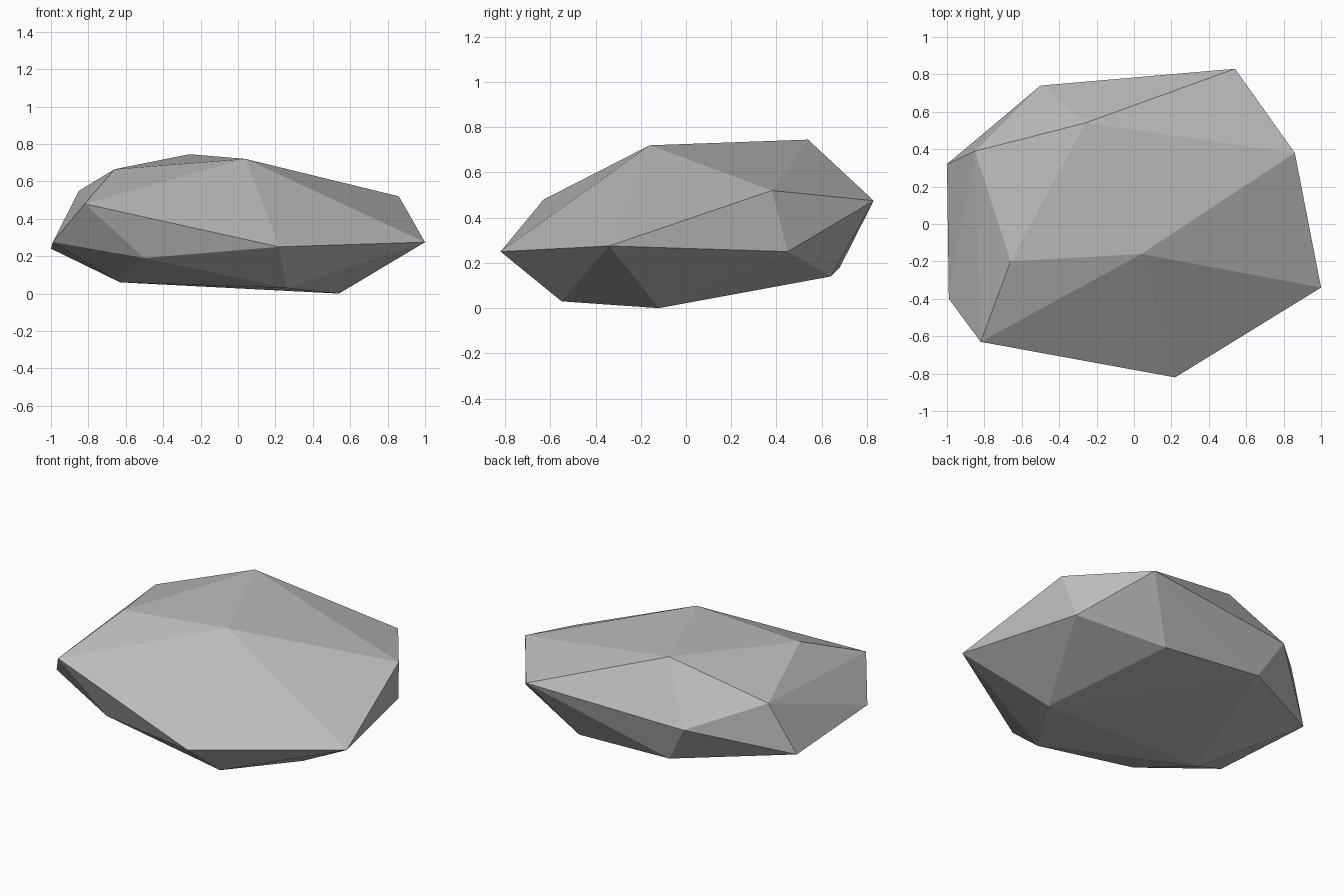
import bpy
import bmesh

# Remove the default object
default_cube = bpy.data.objects.get("Cube")
if default_cube:
    bpy.data.objects.remove(default_cube, do_unlink=True)


def make_material(name, colour):
    material = bpy.data.materials.new(name)
    material.use_nodes = True
    material.diffuse_color = colour
    shader = material.node_tree.nodes["Principled BSDF"]
    shader.inputs["Base Color"].default_value = colour
    shader.inputs["Roughness"].default_value = 0.9
    return material


def make_hull(name, corners, material):
    """Wrap a faceted convex skin around the corner points."""
    bm = bmesh.new()
    for corner in corners:
        bm.verts.new(corner)
    result = bmesh.ops.convex_hull(bm, input=bm.verts[:])
    unused = [v for v in bm.verts if not v.link_faces]
    bmesh.ops.delete(bm, geom=unused, context="VERTS")
    bmesh.ops.recalc_face_normals(bm, faces=bm.faces[:])
    for face in bm.faces:
        face.smooth = False
    mesh = bpy.data.meshes.new(name)
    bm.to_mesh(mesh)
    bm.free()
    mesh.materials.append(material)
    rock = bpy.data.objects.new(name, mesh)
    bpy.context.collection.objects.link(rock)
    return rock


# Upper ridge of the boulder
crown = [(-.26, .54, .745), (.04, -.16, .72), (-.66, -.2, .665), (-.85, .39, .55)]

# Wide, uneven rim
rim = [
    (-.82, -.63, .48), (.22, -.82, .25), (1, -.34, .275), (.86, .38, .52),
    (.54, .83, .475), (-.5, .74, .42), (-1, .32, .24), (-.99, -.4, .275),
]

# Chipped underside
underside = [
    (.26, -.55, .03), (.54, -.12, 0), (.81, .45, .25), (-.63, -.18, .06),
    (-.5, -.6, .19), (-.36, .68, .18), (.3, .64, .14),
]

stone_grey = make_material("stone grey", (.5, .5, .5, 1))
make_hull("boulder", crown + rim + underside, stone_grey)
